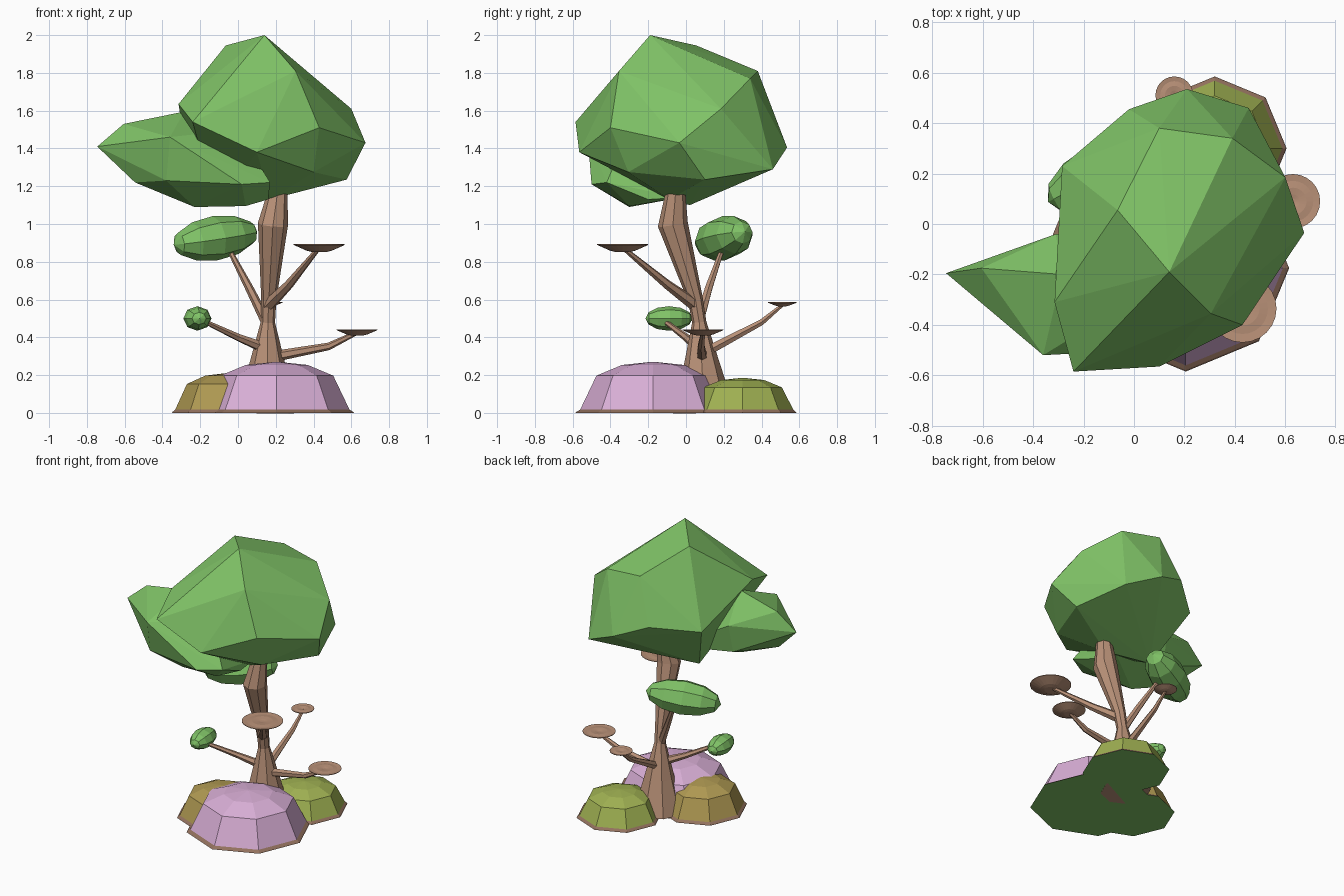
import bpy, bmesh, math
from mathutils import Vector, Matrix

if "Cube" in bpy.data.objects:
    bpy.data.objects.remove(bpy.data.objects["Cube"])


def material(name, rgb):
    m = bpy.data.materials.new(name)
    m.diffuse_color = (*rgb, 1)
    m.use_nodes = True
    m.node_tree.nodes["Principled BSDF"].inputs["Base Color"].default_value = m.diffuse_color
    return m


GREEN = material("leaf_green", (0.215, 0.545, 0.135))
BROWN = material("bark_brown", (0.48, 0.28, 0.185))
RIM = material("soil_brown", (0.29, 0.165, 0.11))
PINK = material("pink_bush", (0.70, 0.43, 0.68))
OCHRE = material("ochre_bush", (0.43, 0.32, 0.085))
OLIVE = material("olive_bush", (0.35, 0.44, 0.085))


def finish(name, bm, *mats):
    bmesh.ops.recalc_face_normals(bm, faces=bm.faces)
    me = bpy.data.meshes.new(name)
    bm.to_mesh(me)
    bm.free()
    for m in mats:
        me.materials.append(m)
    ob = bpy.data.objects.new(name, me)
    bpy.context.collection.objects.link(ob)
    return ob


def bridge(bm, rings):
    """Skin consecutive vertex rings and cap both ends."""
    n = len(rings[0])
    for a, b in zip(rings, rings[1:]):
        for i in range(n):
            j = (i + 1) % n
            bm.faces.new((a[i], a[j], b[j], b[i]))
    bm.faces.new(rings[0])
    bm.faces.new(rings[-1])


def lathe(name, center, profile, sides, *mats):
    """Stack of flat rings (radius, height) around a vertical axis."""
    bm = bmesh.new()
    rings = [[bm.verts.new(Vector(center) + Vector((r * math.cos(t), r * math.sin(t), z)))
              for t in [2 * math.pi * i / sides for i in range(sides)]]
             for r, z in profile]
    bridge(bm, rings)
    return finish(name, bm, *mats)


def limb(name, points, sides=6):
    """Tapered tube through (x, y, z, radius) points."""
    bm = bmesh.new()
    pts = [Vector(p[:3]) for p in points]
    rings = []
    for k, p in enumerate(points):
        d = (pts[min(k + 1, len(pts) - 1)] - pts[max(k - 1, 0)]).normalized()
        rot = Vector((0, 0, 1)).rotation_difference(d)
        rings.append([bm.verts.new(pts[k] + rot @ Vector((p[3] * math.cos(t), p[3] * math.sin(t), 0)))
                      for t in [2 * math.pi * i / sides for i in range(sides)]])
    bridge(bm, rings)
    return finish(name, bm, BROWN)


def faceted_crown(name, corners):
    """Faceted leaf mass spanning a few corner points."""
    bm = bmesh.new()
    for c in corners:
        bm.verts.new(c)
    bmesh.ops.convex_hull(bm, input=bm.verts)
    loose = [v for v in bm.verts if not v.link_faces]
    bmesh.ops.delete(bm, geom=loose, context='VERTS')
    return finish(name, bm, GREEN)


def leaf_clump(name, center, size, turn, pitch=0):
    bm = bmesh.new()
    bmesh.ops.create_uvsphere(bm, u_segments=8, v_segments=6, radius=1)
    m = (Matrix.Translation(center) @ Matrix.Rotation(turn, 4, 'Z')
         @ Matrix.Rotation(pitch, 4, 'Y') @ Matrix.Diagonal((*size, 1))
         @ Matrix.Rotation(math.pi / 2, 4, 'Y'))
    bmesh.ops.transform(bm, matrix=m, verts=bm.verts)
    return finish(name, bm, GREEN)


# Bushes: octagonal domes with a brown rim and a green underside
for name, x, y, r, h, mat in (("pink_bush", 0.205, -0.175, 0.41, 0.27, PINK),
                              ("ochre_bush", -0.055, -0.11, 0.295, 0.21, OCHRE),
                              ("olive_bush", 0.32, 0.30, 0.285, 0.185, OLIVE)):
    ob = lathe(name, (x, y, 0), [(r, 0), (r * 0.985, 0.006), (r * 0.94, 0.017),
               (r * 0.73, h * 0.73), (r * 0.40, h * 0.94), (0.01, h)], 8, mat, RIM, GREEN)
    for f in ob.data.polygons:
        if f.center.z < 0.001:
            f.material_index = 2
        elif f.center.z < 0.016:
            f.material_index = 1

# Trunk, flaring towards the ground between the bushes
limb("trunk", [(0.15, 0.095, 0.003, 0.165), (0.155, 0.085, 0.24, 0.1), (0.158, 0.07, 0.48, 0.038),
               (0.163, 0.05, 0.6, 0.04), (0.185, -0.07, 1.0, 0.08), (0.21, -0.055, 1.17, 0.052),
               (0.21, -0.05, 1.3, 0.04)], 8)

# Branches
limb("upper_leaf_branch", [(0.155, 0.065, 0.47, 0.028), (0.06, 0.12, 0.66, 0.022), (-0.06, 0.2, 0.89, 0.012)])
limb("lower_leaf_branch", [(0.15, 0.07, 0.34, 0.03), (0.0, 0.0, 0.40, 0.02), (-0.19, -0.12, 0.49, 0.012)])
limb("front_shelf_branch", [(0.16, 0.05, 0.57, 0.035), (0.27, -0.10, 0.68, 0.025), (0.43, -0.335, 0.875, 0.012)])
limb("side_shelf_branch", [(0.17, 0.085, 0.295, 0.03), (0.48, 0.08, 0.352, 0.02), (0.63, 0.09, 0.425, 0.012)])
limb("back_shelf_branch", [(0.16, 0.08, 0.31, 0.03), (0.16, 0.40, 0.48, 0.018), (0.16, 0.515, 0.575, 0.01)])

# Round shelves: shallow saucers with concentric steps
for name, c, r in (("front_shelf", (0.43, -0.335, 0.893), 0.135),
                   ("side_shelf", (0.63, 0.09, 0.442), 0.108),
                   ("back_shelf", (0.16, 0.51, 0.587), 0.075)):
    lathe(name, c, [(r * 0.3, -r * 0.3), (r * 0.5, -r * 0.25), (r, -0.004), (r, 0),
                    (r * 0.75, -0.003), (r * 0.5, 0), (r * 0.25, -0.003), (r * 0.1, -0.006)], 24, BROWN)

# Small leaf clumps
leaf_clump("upper_leaf_clump", (-0.12, 0.2, 0.925), (0.25, 0.125, 0.118), math.radians(27), math.radians(-8))
leaf_clump("lower_leaf_clump", (-0.215, -0.09, 0.5), (0.125, 0.075, 0.065), math.radians(95))

# Crown: one large mass and one side mass
faceted_crown("main_crown", [
    (0.14, -0.19, 2.0), (-0.065, 0.055, 1.945), (0.305, -0.355, 1.81), (0.10, 0.38, 1.81),
    (0.39, 0.34, 1.77), (-0.315, -0.31, 1.635), (-0.24, -0.585, 1.54), (0.10, -0.565, 1.38),
    (0.43, -0.40, 1.51), (0.675, -0.035, 1.43), (0.60, 0.185, 1.61), (0.575, 0.10, 1.235),
    (0.40, -0.305, 1.275), (0.455, 0.46, 1.29), (0.21, 0.535, 1.405), (-0.02, 0.455, 1.50),
    (-0.285, 0.23, 1.45), (-0.12, 0.02, 1.10), (0.17, -0.09, 1.13)])
faceted_crown("side_crown", [
    (-0.745, -0.195, 1.41), (-0.605, -0.175, 1.53), (-0.285, -0.20, 1.595), (-0.36, -0.52, 1.46),
    (-0.545, -0.28, 1.22), (-0.38, -0.46, 1.23), (-0.23, -0.30, 1.09), (0.04, -0.30, 1.095),
    (0.16, -0.20, 1.13), (0.02, -0.50, 1.21), (0.17, -0.42, 1.22), (-0.31, -0.04, 1.40),
    (-0.32, -0.08, 1.20), (0.15, -0.03, 1.14), (0.0, -0.30, 1.50)])
